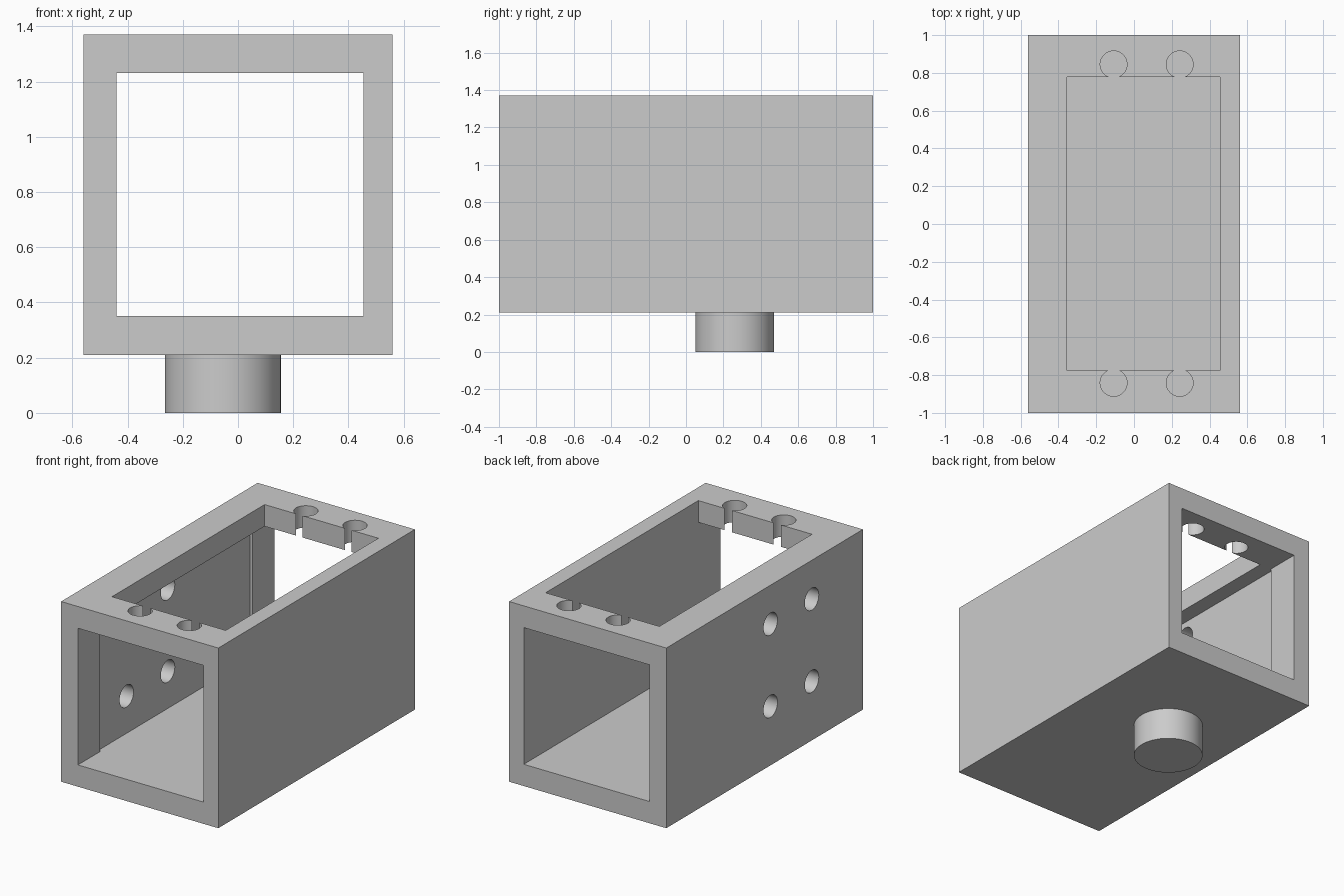
import bpy
import math

if "Cube" in bpy.data.objects:
    bpy.data.objects.remove(bpy.data.objects["Cube"], do_unlink=True)

grey = bpy.data.materials.new("plain grey")
grey.use_nodes = True
colour = (0.6, 0.6, 0.6, 1)
grey.diffuse_color = colour
grey.node_tree.nodes["Principled BSDF"].inputs["Base Color"].default_value = colour


def box(name, xs, ys, zs):
    """Box spanning the given ranges."""
    spans = (xs, ys, zs)
    bpy.ops.mesh.primitive_cube_add(size=1, location=[sum(s) / 2 for s in spans])
    ob = bpy.context.object
    ob.name = name
    ob.scale = [s[1] - s[0] for s in spans]
    bpy.ops.object.transform_apply(location=True, rotation=False, scale=True)
    ob.data.materials.append(grey)
    return ob


def cylinder(name, centre, radius, depth, rotation=(0, 0, 0)):
    bpy.ops.mesh.primitive_cylinder_add(vertices=64, radius=radius, depth=depth,
                                        location=centre, rotation=rotation)
    ob = bpy.context.object
    ob.name = name
    ob.data.materials.append(grey)
    return ob


def cut(target, cutter):
    """Subtract the cutter, then discard it."""
    cutter.hide_render = True
    mod = target.modifiers.new("cut", 'BOOLEAN')
    mod.operation = 'DIFFERENCE'
    mod.solver = 'EXACT'
    mod.object = cutter
    bpy.context.view_layer.objects.active = target
    bpy.ops.object.modifier_apply(modifier=mod.name)
    bpy.data.objects.remove(cutter, do_unlink=True)


def smooth(ob):
    bpy.ops.object.select_all(action='DESELECT')
    ob.select_set(True)
    bpy.context.view_layer.objects.active = ob
    bpy.ops.object.shade_smooth_by_angle(angle=math.radians(30))


# Housing: square tube open at front and back
housing = box("housing", (-0.56, 0.56), (-1, 1), (0.21, 1.37))
cut(housing, box("tunnel_cutter", (-0.44, 0.455), (-1.2, 1.2), (0.35, 1.23)))

# Shallow recess in the inner side wall, and the window in the top
cut(housing, box("recess_cutter", (-0.458, 0), (-0.775, 0.778), (0.35, 1.23)))
cut(housing, box("window_cutter", (-0.355, 0.455), (-0.775, 0.778), (0.8, 1.6)))

# Round holes through the top, in pairs at each end
for x in (-0.108, 0.242):
    for y in (-0.841, 0.845):
        cut(housing, cylinder("top_hole_cutter", (x, y, 1.3), 0.071, 0.4))

# Four round holes through the side wall
for y in (-0.06, -0.48):
    for z in (0.59, 1.12):
        cut(housing, cylinder("side_hole_cutter", (-0.5, y, z), 0.071, 0.4,
                              (0, math.pi / 2, 0)))
smooth(housing)

# Round peg below the housing
peg = cylinder("peg", (-0.055, 0.26, 0.11), 0.21, 0.22)
smooth(peg)
